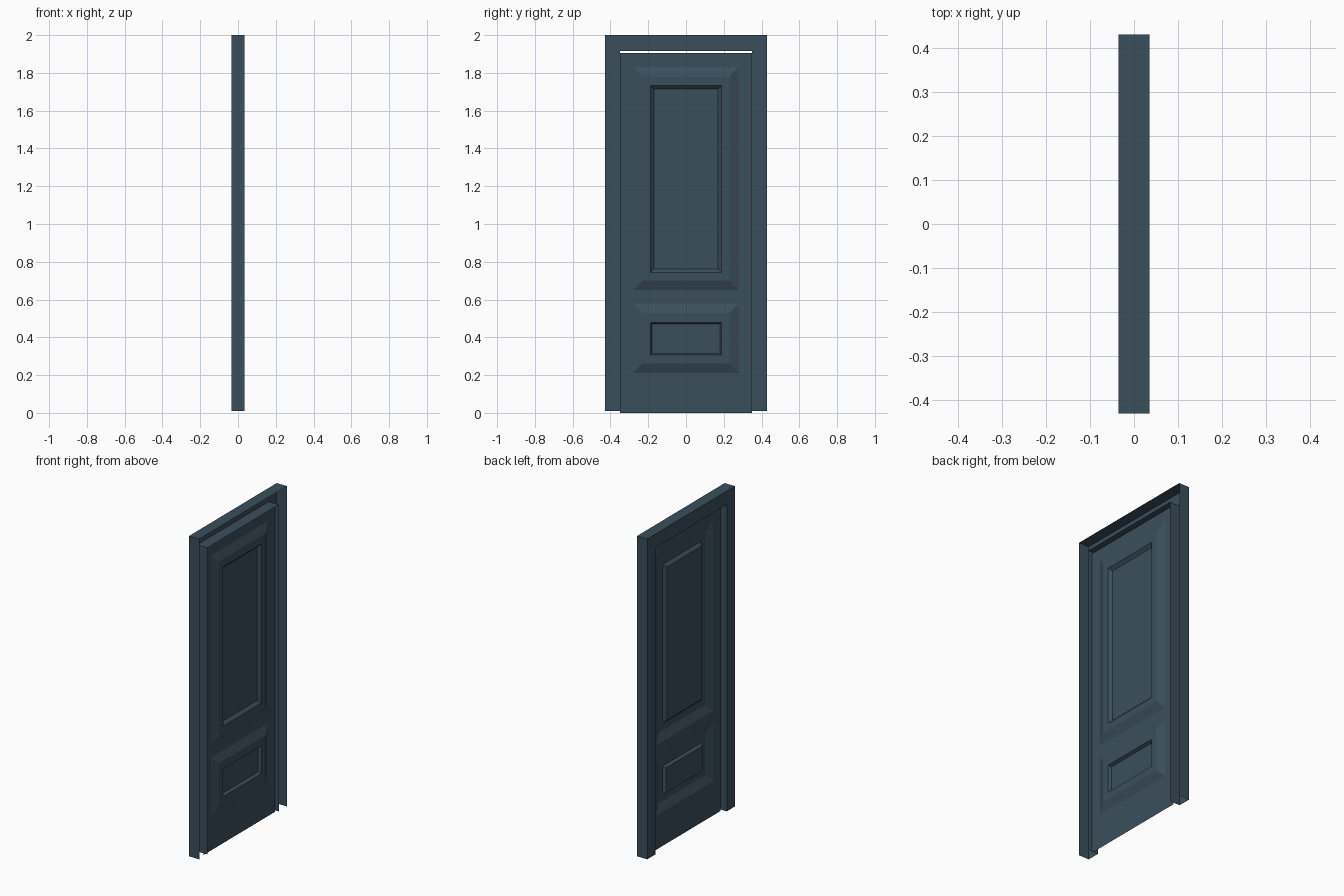
import bpy, bmesh

if "Cube" in bpy.data.objects:
    bpy.data.objects.remove(bpy.data.objects["Cube"])

paint = bpy.data.materials.new("slate_blue_paint")
paint.diffuse_color = (0.043, 0.078, 0.108, 1.0)
paint.use_nodes = True
paint.node_tree.nodes["Principled BSDF"].inputs["Base Color"].default_value = paint.diffuse_color


def finish(bm, name):
    bmesh.ops.remove_doubles(bm, verts=bm.verts[:], dist=0.0001)
    mesh = bpy.data.meshes.new(name)
    bm.to_mesh(mesh)
    bm.free()
    mesh.materials.append(paint)
    obj = bpy.data.objects.new(name, mesh)
    bpy.context.collection.objects.link(obj)
    return obj


def face(bm, pts):
    return bm.faces.new([bm.verts.new(p) for p in pts])


# Frame: an open channel (outer wall, back flange, inner reveal) swept
# up one jamb, across the head and down the other, with mitred corners
bm = bmesh.new()
profile = [(0.43, 2.0, 0.035), (0.43, 2.0, -0.035),
           (0.35, 1.915, -0.035), (0.35, 1.915, 0.035)]
rails = []
for w, top, x in profile:
    path = [(-w, 0.01), (-w, top), (w, top), (w, 0.01)]
    rails.append([bm.verts.new((x, y, z)) for y, z in path])
for a, b in zip(rails, rails[1:]):
    for i in range(3):
        bm.faces.new((a[i], a[i + 1], b[i + 1], b[i]))
bmesh.ops.recalc_face_normals(bm, faces=bm.faces[:])
finish(bm, "door_frame")

# Door leaf: a thin pressed sheet with two raised and sunken panels
SHEET, PLATEAU, FLOOR = 0.009, 0.03, 0.012
bm = bmesh.new()
ys = [-0.35, -0.28, 0.28, 0.35]
zs = [0.0, 0.212, 0.578, 0.65, 1.832, 1.905]
for i in range(3):
    for j in range(5):
        if i == 1 and j in (1, 3):
            continue  # panel openings
        y0, y1, z0, z1 = ys[i], ys[i + 1], zs[j], zs[j + 1]
        face(bm, [(SHEET, y0, z0), (SHEET, y1, z0),
                  (SHEET, y1, z1), (SHEET, y0, z1)])


def panel(bm, z0, z1, recess):
    """Nested rectangles: sloped moulding, flat border, sunken centre."""
    rings = [(0.0, SHEET), (0.05, PLATEAU), (0.092, PLATEAU),
             (0.092 + recess, FLOOR)]
    loops = []
    for inset, x in rings:
        w = 0.28 - inset
        a, b = z0 + inset, z1 - inset
        if inset > 0.06:
            a, b = a + 0.002, b - 0.008
        loops.append([bm.verts.new((x, y, z)) for y, z in
                      ((-w, a), (w, a), (w, b), (-w, b))])
    for p, q in zip(loops, loops[1:]):
        for k in range(4):
            n = (k + 1) % 4
            bm.faces.new((p[k], p[n], q[n], q[k]))
    bm.faces.new(loops[-1])


panel(bm, zs[1], zs[2], 0.008)   # lower panel
panel(bm, zs[3], zs[4], 0.018)   # upper panel
finish(bm, "door_leaf")
